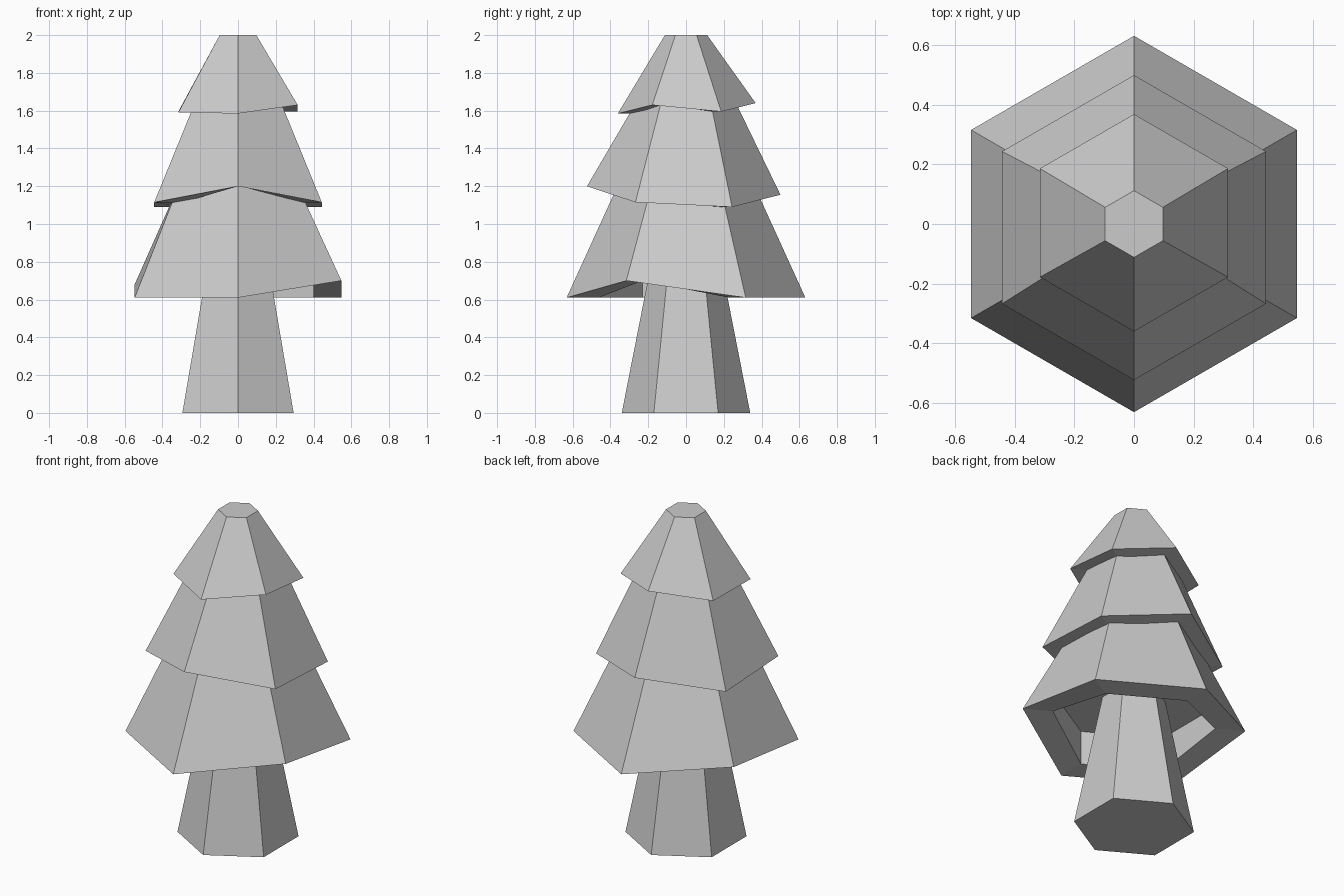
import bpy, bmesh, math

if "Cube" in bpy.data.objects:
    bpy.data.objects.remove(bpy.data.objects["Cube"])

# hexagon corner order: front, front right, back right, back, back left, front left
ANGLES = [math.radians(-90 + 60 * i) for i in range(6)]


def ring(bm, radii, heights, y_shift=0.0):
    return [bm.verts.new((r * math.cos(a), r * math.sin(a) + y_shift, z))
            for a, r, z in zip(ANGLES, radii, heights)]


def bridge(bm, lower, upper):
    for i in range(6):
        j = (i + 1) % 6
        bm.faces.new((lower[i], lower[j], upper[j], upper[i]))


def finish(bm, name):
    bmesh.ops.recalc_face_normals(bm, faces=bm.faces[:])
    mesh = bpy.data.meshes.new(name)
    bm.to_mesh(mesh)
    bm.free()
    obj = bpy.data.objects.new(name, mesh)
    bpy.context.collection.objects.link(obj)


def foliage(name, radius, heights, top_r, top_z, rim, ceiling_z, y_shift=0.0):
    """Hexagonal skirt with an uneven hem, an underside rim and a recess."""
    bm = bmesh.new()
    top = ring(bm, [top_r] * 6, [top_z] * 6)
    hem = ring(bm, [radius] * 6, heights, y_shift)
    inner = ring(bm, [radius * rim] * 6, heights, y_shift)
    ceiling = ring(bm, [radius * rim] * 6, [ceiling_z] * 6, y_shift)
    bridge(bm, hem, top)
    bridge(bm, inner, hem)
    bridge(bm, ceiling, inner)
    bm.faces.new(top)
    bm.faces.new(ceiling)
    finish(bm, name)


# trunk
bm = bmesh.new()
base = ring(bm, [0.34] * 6, [0] * 6)
tip = ring(bm, [0.175] * 6, [0.84] * 6)
bridge(bm, base, tip)
bm.faces.new(base)
bm.faces.new(tip)
finish(bm, "trunk")

# three layers of foliage
foliage("lower_foliage", 0.632, [0.61, 0.70, 0.61, 0.61, 0.68, 0.61],
        0.345, 1.24, 0.73, 0.82)
foliage("middle_foliage", 0.512, [1.20, 1.115, 1.09, 1.155, 1.09, 1.115],
        0.255, 1.66, 0.65, 1.22, -0.012)
foliage("upper_foliage", 0.365, [1.585, 1.63, 1.595, 1.64, 1.595, 1.59],
        0.112, 2.0, 0.65, 1.65, 0.004)
